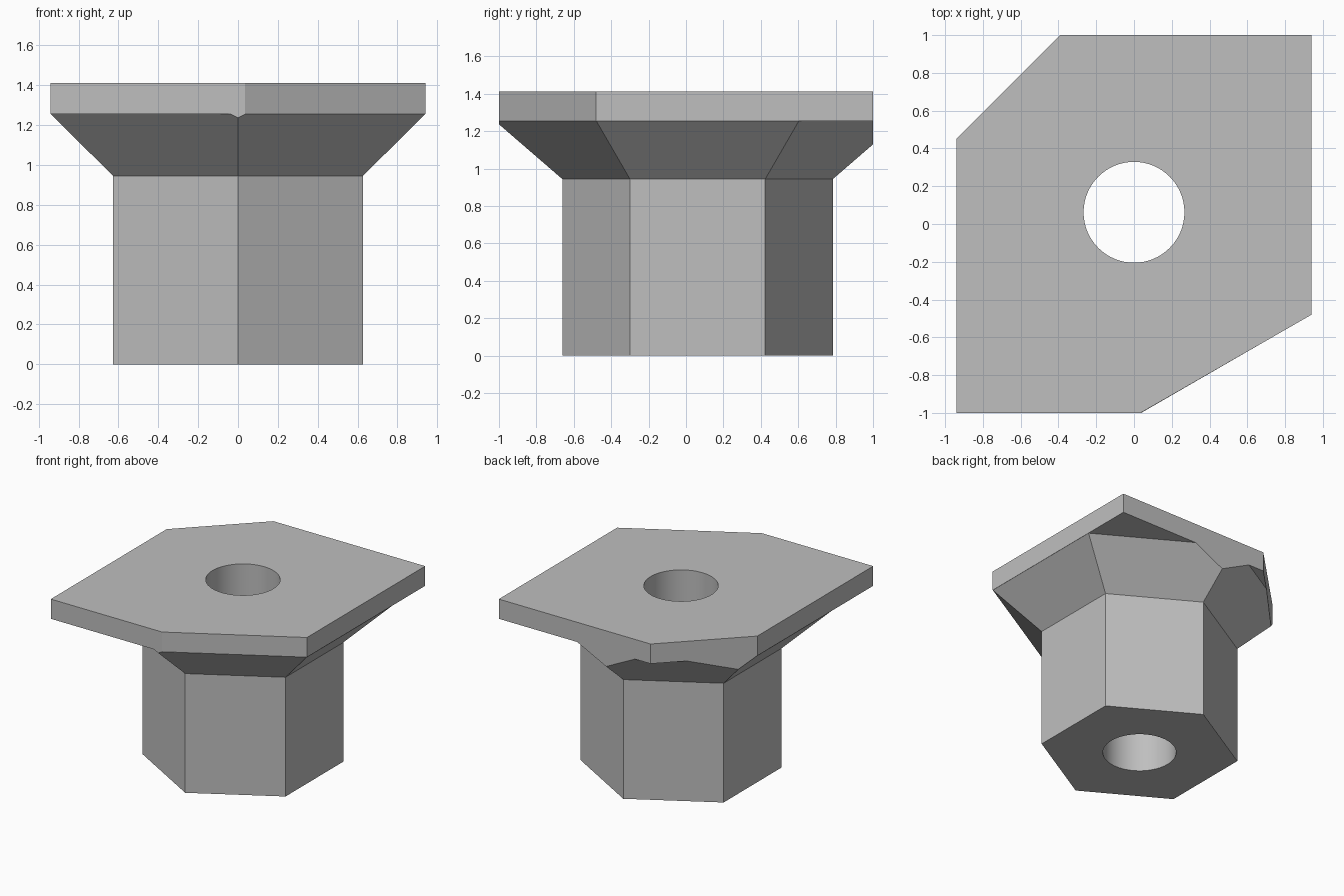
import bpy, bmesh
from math import cos, sin, pi, radians
from mathutils import Vector

cube = bpy.data.objects.get("Cube")
if cube:
    bpy.data.objects.remove(cube, do_unlink=True)

AXIS_Y = 0.062                  # hex and bore axis
STEM_R, COLLAR_R = 0.723, 1.084  # corner radii
STEM_Z, COLLAR_Z, TOP_Z = 0.944, 1.256, 1.412
OUTLINE = [(-0.94, -1), (0.035, -1), (0.94, -0.48), (0.94, 1), (-0.39, 1), (-0.94, 0.45)]

grey = bpy.data.materials.new("plain grey")
grey.use_nodes = True
colour = (0.52, 0.52, 0.52, 1)
grey.diffuse_color = colour
grey.node_tree.nodes["Principled BSDF"].inputs["Base Color"].default_value = colour


def ring(radius, sides):
    return [(radius * sin(2 * pi * i / sides), AXIS_Y - radius * cos(2 * pi * i / sides))
            for i in range(sides)]


def loft(name, sections, cuts=()):
    """Join stacked (outline, height) sections into a solid, then trim it."""
    bm = bmesh.new()
    rows = [[bm.verts.new((x, y, z)) for x, y in pts] for pts, z in sections]
    bm.faces.new(rows[0])
    bm.faces.new(rows[-1])
    for low, high in zip(rows, rows[1:]):
        for i in range(len(low)):
            j = (i + 1) % len(low)
            bm.faces.new((low[i], low[j], high[j], high[i]))
    for point, normal in cuts:
        bmesh.ops.bisect_plane(bm, geom=bm.verts[:] + bm.edges[:] + bm.faces[:],
                               plane_co=point, plane_no=normal, clear_outer=True)
        bmesh.ops.holes_fill(bm, edges=[e for e in bm.edges if e.is_boundary])
    bmesh.ops.recalc_face_normals(bm, faces=bm.faces)
    mesh = bpy.data.meshes.new(name)
    bm.to_mesh(mesh)
    bm.free()
    mesh.materials.append(grey)
    obj = bpy.data.objects.new(name, mesh)
    bpy.context.collection.objects.link(obj)
    return obj


# Hexagonal stem flaring into a collar, trimmed where it passes the plate outline
trims = [(Vector((0, 1, 0)), Vector((0, 1, 0))),
         (Vector((0, -1, 0)), Vector((0, -1, 0))),
         (Vector((-0.94, 0.45, 0)), Vector((-1, 1, 0)).normalized())]
stem = loft("stem_and_collar", [(ring(STEM_R, 6), 0), (ring(STEM_R, 6), STEM_Z),
                                (ring(COLLAR_R, 6), COLLAR_Z)], trims)

# Top plate with two clipped corners
plate = loft("top_plate", [(OUTLINE, COLLAR_Z), (OUTLINE, TOP_Z)])

# Round bore through both parts
bore = loft("bore_cutter", [(ring(0.267, 64), -0.2), (ring(0.267, 64), TOP_Z + 0.2)])
bore.hide_render = True
for part in (stem, plate):
    mod = part.modifiers.new("bore", "BOOLEAN")
    mod.operation = "DIFFERENCE"
    mod.solver = "EXACT"
    mod.object = bore
    bpy.ops.object.select_all(action="DESELECT")
    part.select_set(True)
    bpy.context.view_layer.objects.active = part
    bpy.ops.object.modifier_apply(modifier=mod.name)
    bpy.ops.object.shade_smooth_by_angle(angle=radians(20))
bpy.data.objects.remove(bore, do_unlink=True)
